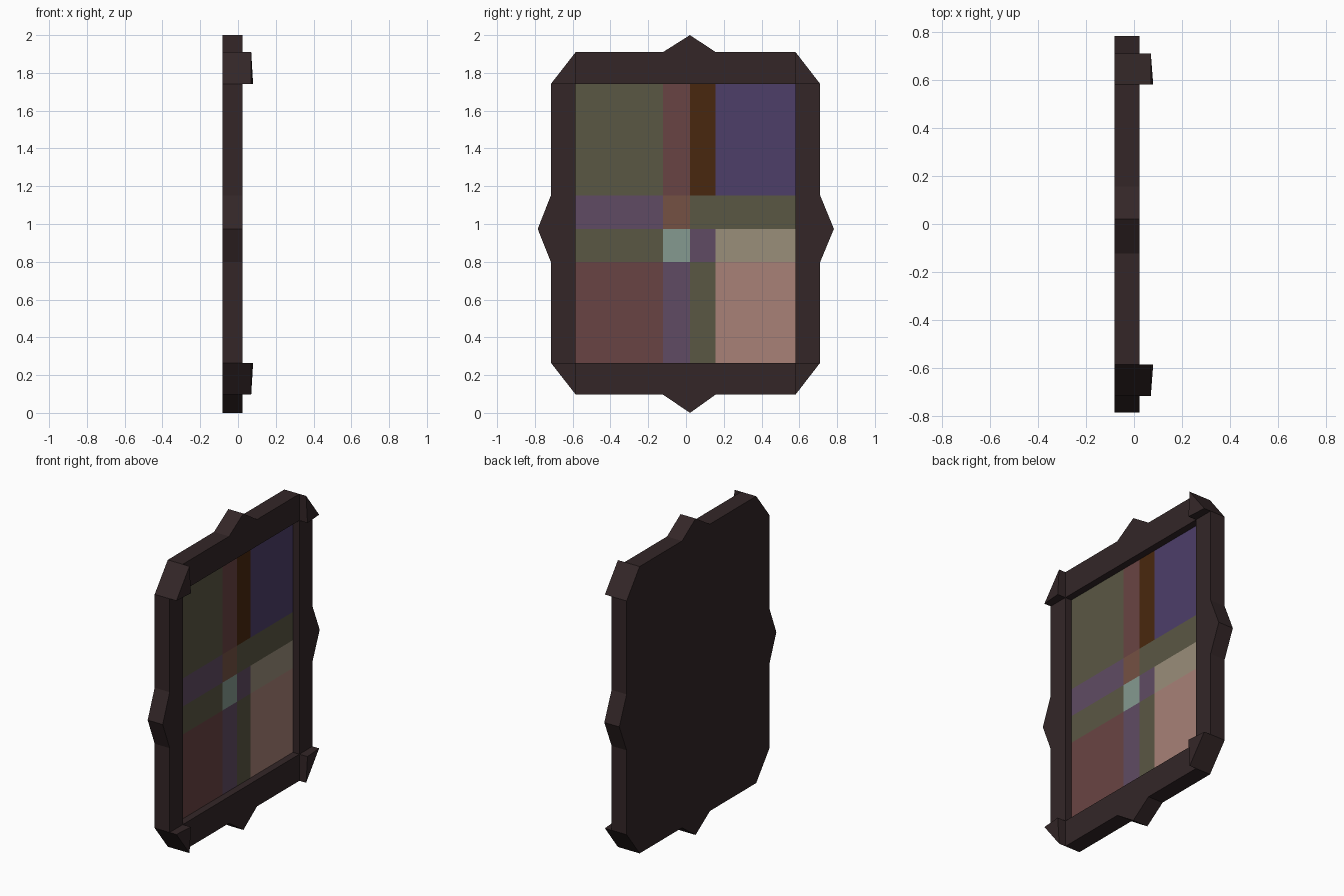
import bpy, bmesh

if "Cube" in bpy.data.objects:
    bpy.data.objects.remove(bpy.data.objects["Cube"])


def mat(name, rgb):
    m = bpy.data.materials.new(name)
    lin = [((c / 255 + 0.055) / 1.055) ** 2.4 if c > 10 else c / 255 / 12.92 for c in rgb]
    m.diffuse_color = (*lin, 1)
    m.use_nodes = True
    m.node_tree.nodes["Principled BSDF"].inputs["Base Color"].default_value = m.diffuse_color
    return m


MATS = {
    "F": mat("dark frame wood", (51, 38, 39)),
    "O": mat("olive", (90, 87, 68)),
    "R": mat("red brown", (105, 68, 67)),
    "D": mat("dark brown", (73, 39, 14)),
    "B": mat("indigo", (77, 62, 105)),
    "P": mat("purple", (96, 75, 99)),
    "N": mat("rust", (117, 81, 67)),
    "T": mat("pale teal", (133, 154, 144)),
    "S": mat("sand", (154, 142, 122)),
    "K": mat("dusty pink", (168, 129, 119)),
}


def finish(name, bm, mats):
    bmesh.ops.remove_doubles(bm, verts=bm.verts, dist=0.0005)
    me = bpy.data.meshes.new(name)
    bm.to_mesh(me)
    bm.free()
    for m in mats:
        me.materials.append(m)
    ob = bpy.data.objects.new(name, me)
    bpy.context.collection.objects.link(ob)
    return ob


BACK, FRONT, RECESS = -0.082, 0.023, -0.022
Y0, Y1, Z0, Z1 = -0.584, 0.58, 0.265, 1.742      # picture opening
OY0, OY1, OZ0, OZ1 = -0.715, 0.71, 0.097, 1.91   # outer edges
YS = [Y0, -0.122, 0.021, 0.157, Y1]              # picture columns
ZS = [Z0, 0.798, 0.974, 1.152, Z1]               # picture rows

# Frame: outline with a pointed crest on each side, stepped into the opening
outline = [
    (Y0, OZ0), (YS[1], OZ0), (YS[2], 0), (YS[3], OZ0), (Y1, OZ0),
    (OY1, Z0), (OY1, ZS[1]), (0.783, ZS[2]), (OY1, ZS[3]), (OY1, Z1),
    (Y1, OZ1), (YS[3], OZ1), (YS[2], 2), (YS[1], OZ1), (Y0, OZ1),
    (OY0, Z1), (OY0, ZS[3]), (-0.785, ZS[2]), (OY0, ZS[1]), (OY0, Z0),
]
inner = [(min(max(y, Y0), Y1), min(max(z, Z0), Z1)) for y, z in outline]
bm = bmesh.new()
rings = [[bm.verts.new((x, y, z)) for y, z in pts]
         for x, pts in ((BACK, outline), (FRONT, outline), (FRONT, inner), (RECESS - 0.01, inner))]
n = len(outline)
bm.faces.new(rings[0][::-1])
for a, b in zip(rings, rings[1:]):
    for i in range(n):
        j = (i + 1) % n
        bm.faces.new((a[i], a[j], b[j], b[i]))
finish("frame", bm, [MATS["F"]])

# Corner blocks: raised triangular prisms, highest at the inside corner
for name, iy, oy, iz, oz in (
    ("lower_left_corner", Y0, OY0, Z0, OZ0), ("lower_right_corner", Y1, OY1, Z0, OZ0),
    ("upper_left_corner", Y0, OY0, Z1, OZ1), ("upper_right_corner", Y1, OY1, Z1, OZ1),
):
    bm = bmesh.new()
    pts = [(iy, iz, 0.08), (oy, iz, 0.07), (iy, oz, 0.07)]
    lo = [bm.verts.new((FRONT - 0.001, y, z)) for y, z, x in pts]
    hi = [bm.verts.new((x, y, z)) for y, z, x in pts]
    bm.faces.new(lo)
    bm.faces.new(hi)
    for i in range(3):
        j = (i + 1) % 3
        bm.faces.new((lo[i], lo[j], hi[j], hi[i]))
    bmesh.ops.recalc_face_normals(bm, faces=bm.faces)
    finish(name, bm, [MATS["F"]])

# Picture: patchwork of coloured cells, rows listed bottom to top
ROWS = ["RPOK", "OTPS", "PNOO", "ORDB"]
keys = list(MATS)
bm = bmesh.new()
for r, row in enumerate(ROWS):
    for c, key in enumerate(row):
        f = bm.faces.new([bm.verts.new((RECESS, y, z)) for y, z in (
            (YS[c], ZS[r]), (YS[c + 1], ZS[r]), (YS[c + 1], ZS[r + 1]), (YS[c], ZS[r + 1]))])
        f.material_index = keys.index(key)
finish("picture", bm, MATS.values())
